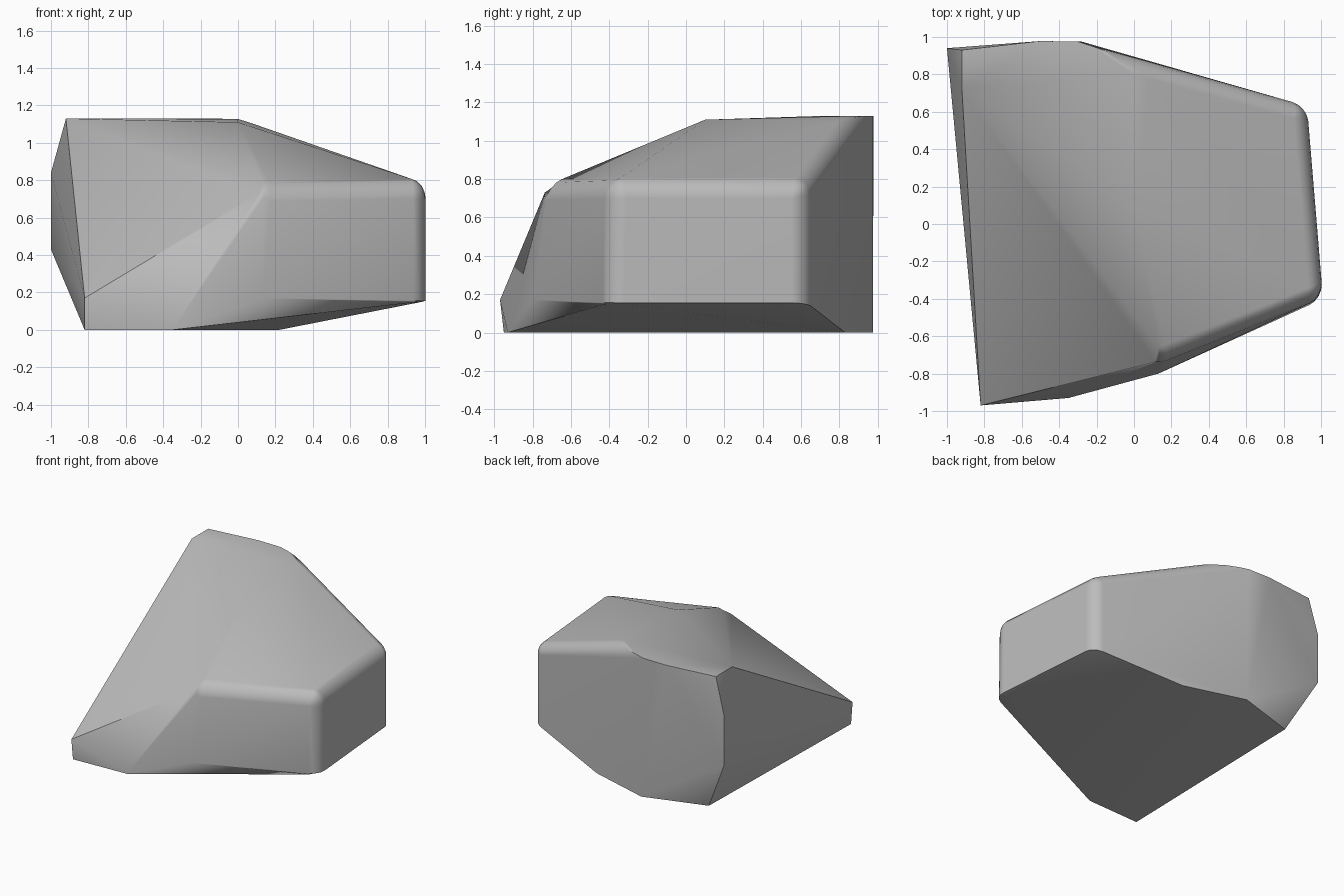
import bpy, bmesh, math
from mathutils import Vector

cube = bpy.data.objects.get("Cube")
if cube:
    bpy.data.objects.remove(cube, do_unlink=True)

# Stone colour
stone = bpy.data.materials.new("grey stone")
stone.use_nodes = True
grey = (0.5, 0.5, 0.5, 1)
stone.diffuse_color = grey
bsdf = stone.node_tree.nodes["Principled BSDF"]
bsdf.inputs["Base Color"].default_value = grey
bsdf.inputs["Roughness"].default_value = 0.8

# Corners that get softened edges between them
soft = [(0.18, -0.72, 0.77), (1.01, -0.39, 0.78), (0.925, 0.63, 0.78),
        (0, 0.88, 1.13), (1.01, -0.40, 0.155), (0.925, 0.63, 0.155)]
# Ground contact and lower front
base = [(-0.82, -0.95, 0), (-0.35, -0.93, 0), (0.22, 0.83, 0),
        (-0.28, 0.975, 0), (-0.78, 0.82, 0), (0.13, -0.8, 0.17)]
# Broken flat side and crown
side = [(-0.82, -0.97, 0.17), (-1, 0.94, 0.43), (-1, 0.94, 0.84),
        (-0.92, 0.93, 1.13), (-0.92, 0.72, 1.13)]
crown = [(0, 0.1, 1.11), (-0.3, 0.975, 1.13), (-0.5, 0.978, 1.13)]

# Faceted boulder wrapped around the corners
bm = bmesh.new()
for p in soft + base + side + crown:
    bm.verts.new(p)
hull = bmesh.ops.convex_hull(bm, input=bm.verts[:])
spare = {v for v in hull["geom_interior"] + hull["geom_unused"]
         if isinstance(v, bmesh.types.BMVert) and v.is_valid}
bmesh.ops.delete(bm, geom=list(spare), context="VERTS")
bmesh.ops.dissolve_limit(bm, angle_limit=math.radians(3),
                         verts=bm.verts[:], edges=bm.edges[:])
bmesh.ops.recalc_face_normals(bm, faces=bm.faces[:])


def is_soft(vert):
    return any((vert.co - Vector(p)).length < 0.001 for p in soft)


# Worn, rounded edges on the far shoulder
worn = [e for e in bm.edges if all(is_soft(v) for v in e.verts)
        and max(v.co.z for v in e.verts) > 0.5
        and e.calc_face_angle(0) > 0.35]
bmesh.ops.bevel(bm, geom=worn, offset=0.08, offset_type="OFFSET",
                segments=4, profile=0.5, affect="EDGES", clamp_overlap=True)
bmesh.ops.recalc_face_normals(bm, faces=bm.faces[:])

mesh = bpy.data.meshes.new("boulder")
bm.to_mesh(mesh)
bm.free()
mesh.materials.append(stone)
boulder = bpy.data.objects.new("boulder", mesh)
bpy.context.collection.objects.link(boulder)

# Smooth facets, crisp breaks
bpy.ops.object.select_all(action="DESELECT")
boulder.select_set(True)
bpy.context.view_layer.objects.active = boulder
bpy.ops.object.shade_smooth_by_angle(angle=math.radians(55))
weighted = boulder.modifiers.new("weighted normals", "WEIGHTED_NORMAL")
weighted.keep_sharp = True
